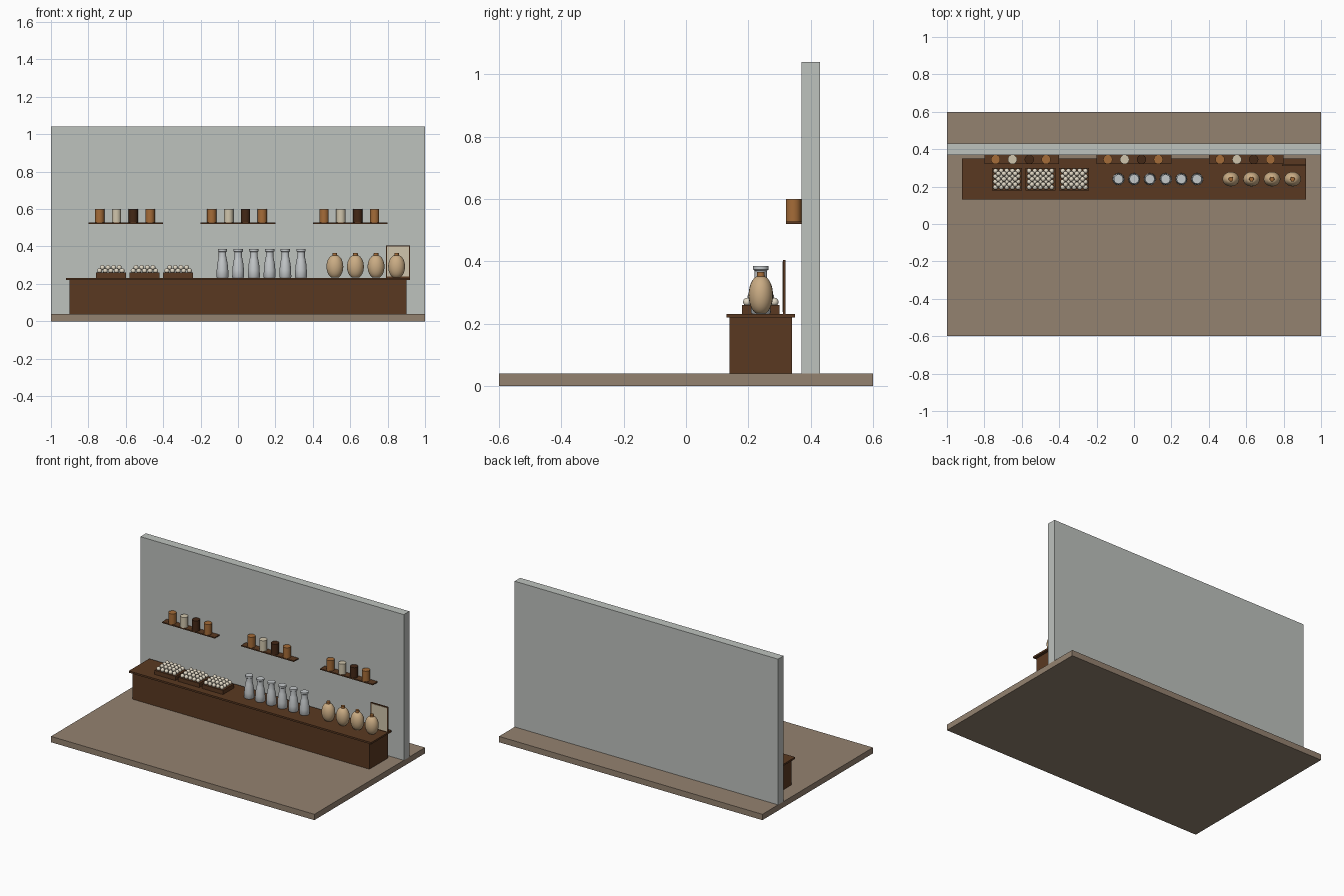
import bpy, bmesh, math
from mathutils import Vector

cube = bpy.data.objects.get("Cube")
if cube:
    bpy.data.objects.remove(cube, do_unlink=True)


def material(name, r, g, b):
    """Flat material from 0-255 display values, stored linear."""
    lin = [((c / 255 + 0.055) / 1.055) ** 2.4 for c in (r, g, b)] + [1]
    m = bpy.data.materials.new(name)
    m.use_nodes = True
    m.diffuse_color = lin
    m.node_tree.nodes["Principled BSDF"].inputs["Base Color"].default_value = lin
    return m


FLOOR = material("floor_boards", 148, 130, 112)
WALL = material("wall_plaster", 190, 194, 190)
WOOD = material("brown_wood", 90, 57, 33)
DARK = material("dark_jar", 68, 40, 22)
AMBER = material("amber_jar", 165, 108, 56)
CREAM = material("cream_paint", 208, 197, 172)
EGG = material("egg_shell", 226, 217, 198)
METAL = material("pale_metal", 196, 200, 202)
TAN = material("tan_clay", 202, 172, 132)


def add_object(name, bm, mat, smooth=False):
    mesh = bpy.data.meshes.new(name)
    bmesh.ops.recalc_face_normals(bm, faces=bm.faces)
    bm.to_mesh(mesh)
    bm.free()
    mesh.materials.append(mat)
    ob = bpy.data.objects.new(name, mesh)
    bpy.context.collection.objects.link(ob)
    if smooth:
        bpy.ops.object.select_all(action="DESELECT")
        ob.select_set(True)
        bpy.context.view_layer.objects.active = ob
        bpy.ops.object.shade_smooth_by_angle(angle=math.radians(40))
    return ob


def box(name, x, y, z, mat):
    """Box from its (min, max) range on each axis."""
    bm = bmesh.new()
    bmesh.ops.create_cube(bm, size=1)
    for v in bm.verts:
        v.co = [r[0] + (c + 0.5) * (r[1] - r[0]) for c, r in zip(v.co, (x, y, z))]
    return add_object(name, bm, mat)


def lathe(name, profile, at, mat, sides=20, depth=1):
    """Turn (radius, height) points around z; depth squashes it along y."""
    bm = bmesh.new()
    rings = []
    for r, z in profile:
        rings.append([bm.verts.new((r * math.cos(2 * math.pi * i / sides),
                                    depth * r * math.sin(2 * math.pi * i / sides), z))
                      for i in range(sides)])
    for a, b in zip(rings, rings[1:]):
        for i in range(sides):
            j = (i + 1) % sides
            bm.faces.new((a[i], a[j], b[j], b[i]))
    bm.faces.new(rings[0])
    bm.faces.new(rings[-1])
    ob = add_object(name, bm, mat, True)
    ob.location = at
    return ob


# Room
box("floor", (-1, 1), (-0.6, 0.6), (0, 0.04), FLOOR)
box("back_wall", (-1, 1), (0.37, 0.43), (0.04, 1.04), WALL)

# Counter
TOP = 0.232
MID = 0.24
box("counter_body", (-0.9, 0.9), (0.14, 0.34), (0.04, 0.22), WOOD)
box("counter_top", (-0.92, 0.92), (0.13, 0.35), (0.22, TOP), WOOD)

# Wall shelves with jars
jar = [(0.025, 0), (0.025, 0.072)]
for cx in (-0.6, 0, 0.6):
    box("wall_shelf", (cx - 0.2, cx + 0.2), (0.32, 0.37), (0.52, 0.528), WOOD)
    for i, mat in enumerate((AMBER, CREAM, DARK, AMBER)):
        lathe("shelf_jar", jar, (cx - 0.14 + 0.09 * i, 0.345, 0.528), mat, 16)

# Egg trays: a full lower layer and a nested upper layer
for cx in (-0.68, -0.5, -0.32):
    box("egg_tray", (cx - 0.08, cx + 0.08), (0.18, 0.3), (TOP, 0.26), WOOD)
    bm = bmesh.new()
    for cols, rows, z in ((5, 4, 0.27), (4, 3, 0.287)):
        for i in range(cols):
            for j in range(rows):
                centre = Vector((cx + (i - (cols - 1) / 2) * 0.03,
                                 MID + (j - (rows - 1) / 2) * 0.029, z))
                ball = bmesh.ops.create_uvsphere(bm, u_segments=12, v_segments=8, radius=0.0135)
                bmesh.ops.translate(bm, verts=ball["verts"], vec=centre)
    add_object("eggs", bm, EGG, True)

# Milk bottles
bottle = [(0.029, 0), (0.032, 0.004), (0.031, 0.04), (0.028, 0.075), (0.023, 0.1),
          (0.02, 0.115), (0.02, 0.138), (0.025, 0.142), (0.025, 0.154)]
for i in range(6):
    lathe("milk_bottle", bottle, (-0.083 + 0.084 * i, MID, TOP), METAL)

# Rounded clay vessels with stoppers
body = [(0.045 * math.sin(t) ** 0.9, 0.063 - 0.063 * math.cos(t))
        for t in (0.35 + 2.45 * k / 12 for k in range(13))]
body = [(r, max(0, z - 0.003)) for r, z in body]
stopper = [(0.013, 0.116), (0.012, 0.134)]
for i in range(4):
    at = (0.518 + 0.11 * i, MID, TOP)
    lathe("clay_vessel", body, at, TAN, 20, 0.87)
    lathe("vessel_stopper", stopper, at, AMBER, 12)

# Standing sign board
box("sign_frame", (0.79, 0.92), (0.311, 0.319), (TOP, 0.405), WOOD)
box("sign_panel", (0.796, 0.914), (0.309, 0.312), (TOP + 0.006, 0.399), CREAM)
